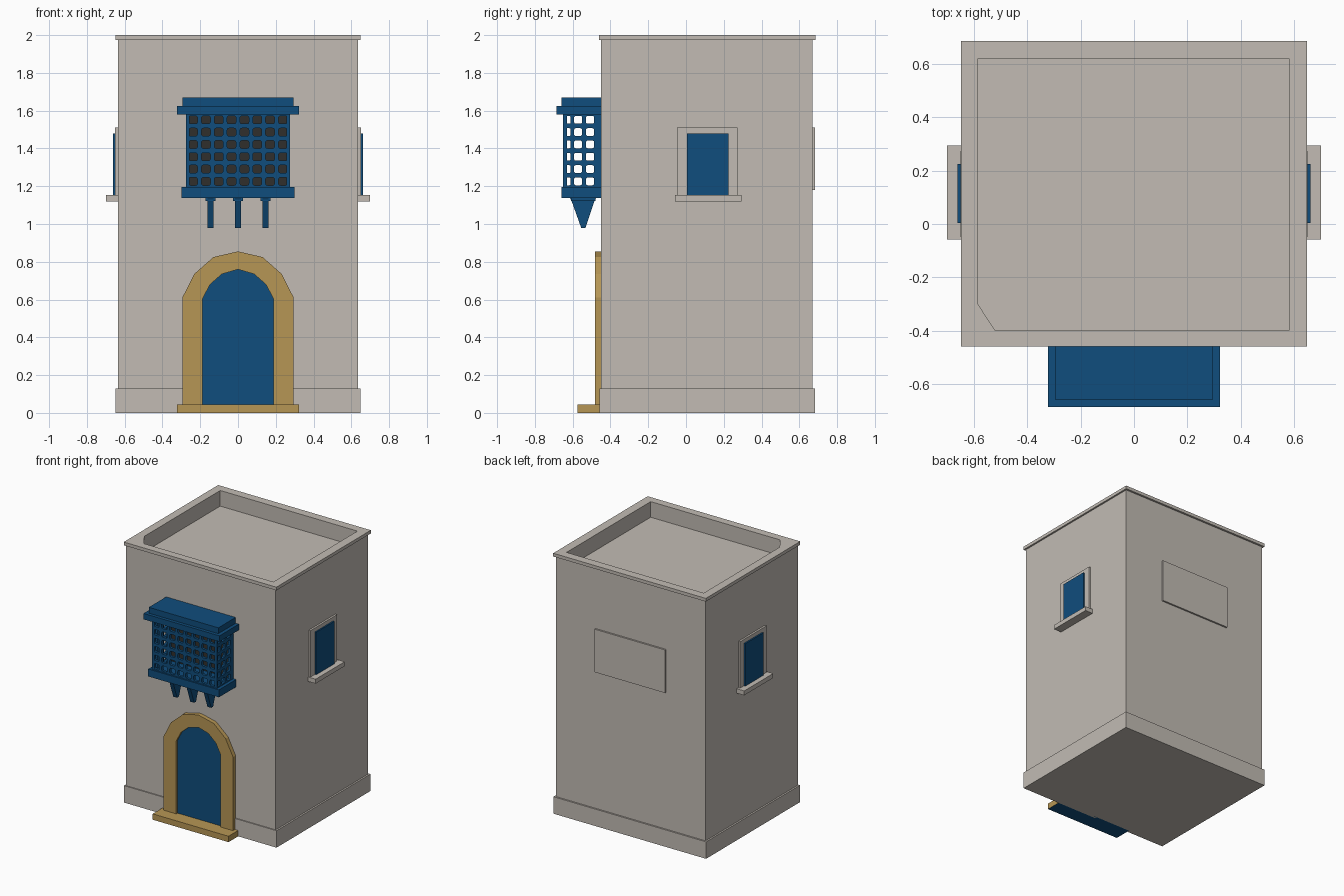
import bpy, bmesh
from mathutils import Vector

if "Cube" in bpy.data.objects:
    bpy.data.objects.remove(bpy.data.objects["Cube"])


def mat(name, rgb):
    m = bpy.data.materials.new(name)
    m.diffuse_color = (*rgb, 1)
    m.use_nodes = True
    m.node_tree.nodes["Principled BSDF"].inputs["Base Color"].default_value = m.diffuse_color
    return m


PLASTER = mat("pale plaster", (0.54, 0.50, 0.455))
BLUE = mat("painted blue", (0.005, 0.075, 0.205))
GOLD = mat("ochre stone", (0.47, 0.305, 0.09))
DARK = mat("dark interior", (0.03, 0.028, 0.025))


def finish(name, bm, *mats):
    bmesh.ops.remove_doubles(bm, verts=bm.verts, dist=1e-5)
    bmesh.ops.recalc_face_normals(bm, faces=bm.faces)
    me = bpy.data.meshes.new(name)
    bm.to_mesh(me)
    bm.free()
    for m in mats:
        me.materials.append(m)
    ob = bpy.data.objects.new(name, me)
    bpy.context.collection.objects.link(ob)
    return ob


def box(name, m, x, y, z):
    bm = bmesh.new()
    bmesh.ops.create_cube(bm, size=1)
    for v in bm.verts:
        v.co = [(r[0] + r[1]) / 2 + c * (r[1] - r[0]) for c, r in zip(v.co, (x, y, z))]
    return finish(name, bm, m)


def xz(y):
    return lambda p: Vector((p[0], y, p[1]))


def xy(z):
    return lambda p: Vector((p[0], p[1], z))


def yz(x):
    return lambda p: Vector((x, p[0], p[1]))


def prism(name, m, pts, a, b):
    """Solid polygon between two planes."""
    bm = bmesh.new()
    A = [bm.verts.new(a(p)) for p in pts]
    B = [bm.verts.new(b(p)) for p in pts]
    bm.faces.new(A)
    bm.faces.new(B)
    for i in range(len(pts)):
        j = (i + 1) % len(pts)
        bm.faces.new((A[i], A[j], B[j], B[i]))
    return finish(name, bm, m)


def ring(name, m, outer, inner, a, b):
    """Band between two matching outlines, between two planes."""
    bm = bmesh.new()
    loops = [[bm.verts.new(f(p)) for p in pts]
             for f, pts in ((a, outer), (b, outer), (b, inner), (a, inner))]
    n = len(outer)
    for k in range(4):
        P, Q = loops[k], loops[(k + 1) % 4]
        for i in range(n):
            j = (i + 1) % n
            bm.faces.new((P[i], P[j], Q[j], Q[i]))
    return finish(name, bm, m)


def lattice(name, us, vs, to3d, thick):
    """Screen of rounded openings, one for each grid cell."""
    bm = bmesh.new()
    for u0, u1 in zip(us, us[1:]):
        for v0, v1 in zip(vs, vs[1:]):
            hu, hv = (u1 - u0) / 2, (v1 - v0) / 2
            outer, inner = [], []
            for su, sv in ((1, 1), (-1, 1), (-1, -1), (1, -1)):
                o = [(1, 0.4), (1, 1), (0.4, 1)]
                h = [(0.68, 0.36), (0.6, 0.56), (0.38, 0.64)]
                if su * sv < 0:
                    o, h = o[::-1], h[::-1]
                for src, dst in ((o, outer), (h, inner)):
                    dst += [bm.verts.new(to3d((u0 + hu + su * p * hu, v0 + hv + sv * q * hv)))
                            for p, q in src]
            for i in range(12):
                j = (i + 1) % 12
                bm.faces.new((outer[i], outer[j], inner[j], inner[i]))
    ob = finish(name, bm, BLUE)
    s = ob.modifiers.new("thickness", "SOLIDIFY")
    s.thickness = thick
    s.offset = 0
    return ob


# Tower body, plinth and sunken roof with parapet
box("tower_body", PLASTER, (-0.635, 0.635), (-0.45, 0.67), (0, 1.88))
box("plinth", PLASTER, (-0.648, 0.648), (-0.458, 0.682), (0, 0.13))
hole = [(-0.585, -0.3), (-0.52, -0.4), (0.58, -0.4), (0.58, 0.62), (-0.585, 0.62)]


def rim(ex, y0, y1):
    return [(-ex, -0.3), (-ex, y0), (ex, y0), (ex, y1), (-ex, y1)]


ring("parapet", PLASTER, rim(0.635, -0.45, 0.67), hole, xy(1.88), xy(1.975))
ring("cornice", PLASTER, rim(0.648, -0.46, 0.685), hole, xy(1.975), xy(2.0))

# Blank panel on the back wall
box("back_panel", PLASTER, (-0.3, 0.3), (0.66, 0.683), (1.18, 1.51))

# Side windows
for s, side in ((1, "right"), (-1, "left")):
    def sx(a, b):
        return tuple(sorted((s * a, s * b)))
    box(side + "_window_frame", PLASTER, sx(0.62, 0.65), (-0.048, 0.273), (1.14, 1.51))
    box(side + "_window_pane", BLUE, sx(0.63, 0.661), (0.004, 0.224), (1.15, 1.48))
    box(side + "_window_sill", PLASTER, sx(0.62, 0.70), (-0.058, 0.294), (1.12, 1.154))

# Arched doorway with surround, door and step
half_out = [(0.295, 0.03), (0.295, 0.61), (0.232, 0.735), (0.13, 0.825)]
half_in = [(0.187, 0.03), (0.187, 0.605), (0.148, 0.68), (0.085, 0.735)]


def mirrored(half, top):
    return half + [(0, top)] + [(-x, z) for x, z in reversed(half)]


arch_out, arch_in = mirrored(half_out, 0.855), mirrored(half_in, 0.76)
ring("door_surround", GOLD, arch_out, arch_in, xz(-0.44), xz(-0.482))
prism("door", BLUE, arch_in, xz(-0.44), xz(-0.466))
step = box("door_step", GOLD, (-0.322, 0.322), (-0.575, -0.44), (0, 0.045))
step.data.materials.append(BLUE)
for f in step.data.polygons:
    if f.normal.z < -0.5:
        f.material_index = 1

# Lattice bay: base, top mouldings, screens
box("bay_base", BLUE, (-0.3, 0.3), (-0.66, -0.44), (1.138, 1.195))
box("bay_cornice", BLUE, (-0.322, 0.322), (-0.685, -0.44), (1.58, 1.625))
box("bay_cap", BLUE, (-0.295, 0.295), (-0.66, -0.44), (1.625, 1.67))
box("bay_dark_back", DARK, (-0.262, 0.262), (-0.458, -0.449), (1.195, 1.58))
rows = [1.193 + 0.0652 * i for i in range(7)]
lattice("bay_front_screen", [-0.272 + 0.068 * i for i in range(9)], rows, xz(-0.64), 0.02)
for s, side in ((1, "right"), (-1, "left")):
    lattice(side + "_bay_screen", [-0.65, -0.603, -0.54, -0.476], rows, yz(s * 0.266), 0.02)
    box(side + "_bay_post", BLUE, tuple(sorted((s * 0.256, s * 0.276))),
        (-0.476, -0.445), (1.19, 1.585))

# Tapered brackets under the bay
for i, x in enumerate((-0.145, 0, 0.145)):
    prism(f"bracket_{i + 1}", BLUE,
          [(-0.615, 1.14), (-0.605, 1.12), (-0.555, 0.98), (-0.532, 0.98),
           (-0.485, 1.12), (-0.475, 1.14)], yz(x - 0.016), yz(x + 0.016))
    box(f"bracket_head_{i + 1}", BLUE, (x - 0.027, x + 0.027), (-0.61, -0.48), (1.122, 1.14))
